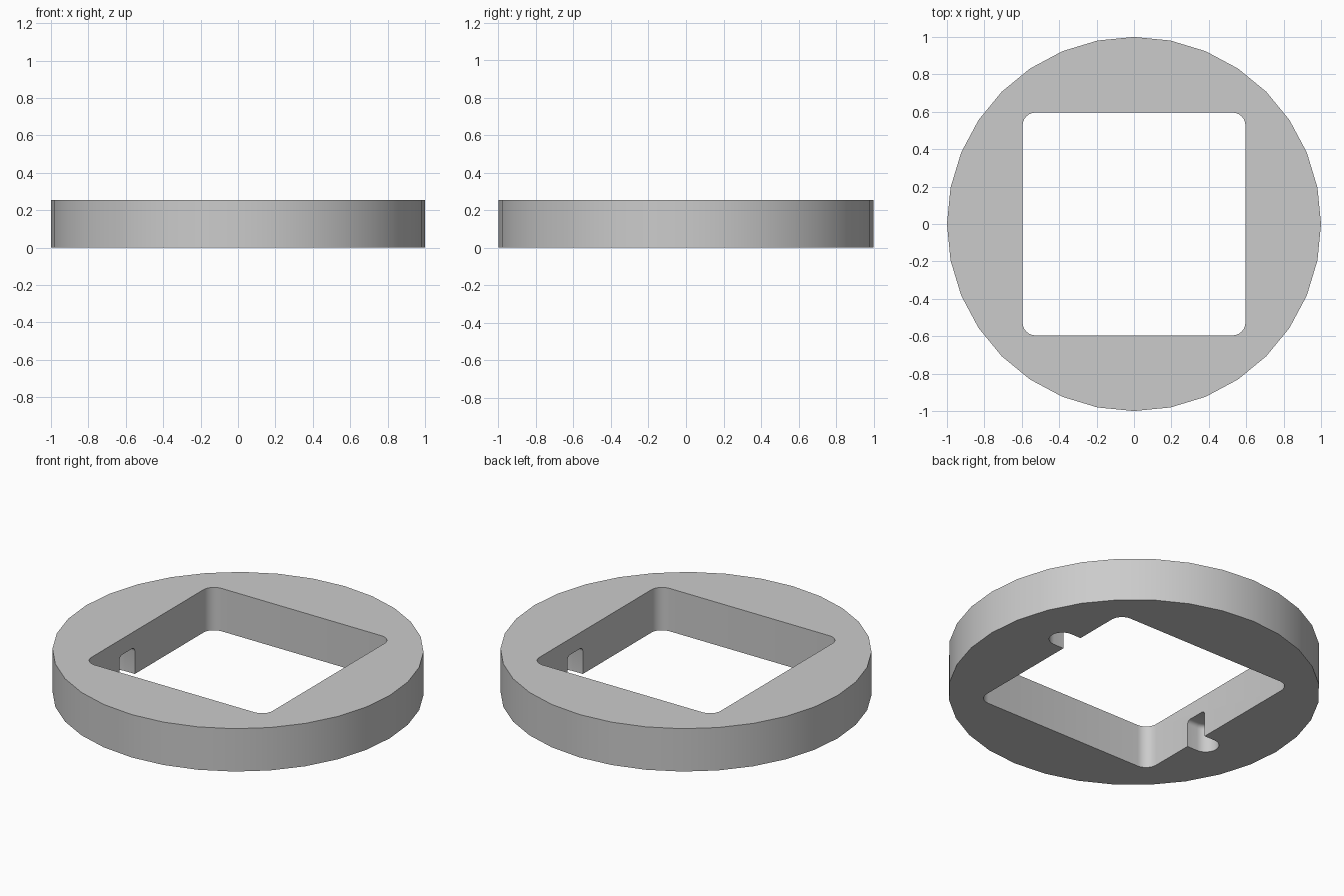
import bpy, bmesh, math

if "Cube" in bpy.data.objects:
    bpy.data.objects.remove(bpy.data.objects["Cube"], do_unlink=True)

HEIGHT = 0.255
HALF = 0.596       # half width of the square opening
CORNER = 0.07      # corner radius of the opening
SLOT_R = 0.072     # half width of a locking slot
SLOT_TOP = 0.16

grey = bpy.data.materials.new("plain_grey")
grey.use_nodes = True
colour = (0.6, 0.6, 0.6, 1)
grey.diffuse_color = colour
grey.node_tree.nodes["Principled BSDF"].inputs["Base Color"].default_value = colour


def arc(cx, cy, r, start, sweep, steps):
    """Points of an arc, angles in degrees."""
    angles = [math.radians(start + sweep * i / steps) for i in range(steps + 1)]
    return [(cx + r * math.cos(a), cy + r * math.sin(a)) for a in angles]


def prism(name, outline, z0, z1, top_bevel=0):
    """Extrude a flat outline, optionally rounding its top rim."""
    bm = bmesh.new()
    face = bm.faces.new([bm.verts.new((x, y, z0)) for x, y in outline])
    ext = bmesh.ops.extrude_face_region(bm, geom=[face])
    top = [v for v in ext["geom"] if isinstance(v, bmesh.types.BMVert)]
    for v in top:
        v.co.z = z1
    bmesh.ops.recalc_face_normals(bm, faces=bm.faces)
    if top_bevel:
        rim = [e for e in bm.edges if all(v in top for v in e.verts)]
        bmesh.ops.bevel(bm, geom=rim, offset=top_bevel, segments=4,
                        profile=0.5, affect='EDGES')
    mesh = bpy.data.meshes.new(name)
    bm.to_mesh(mesh)
    bm.free()
    mesh.materials.append(grey)
    obj = bpy.data.objects.new(name, mesh)
    bpy.context.collection.objects.link(obj)
    return obj


# Round body
ring = prism("ring_body", arc(0, 0, 1, 0, 360, 32)[:-1], 0, HEIGHT)

# Square opening with rounded corners
inner = HALF - CORNER
square = []
for i, (sx, sy) in enumerate([(1, 1), (-1, 1), (-1, -1), (1, -1)]):
    square += arc(sx * inner, sy * inner, CORNER, 90 * i, 90, 6)
cutters = [prism("opening_cutter", square, -0.1, HEIGHT + 0.1)]

# Round-ended locking slots, open below, in two opposite walls
slot = arc(HALF + 0.067, 0.19, SLOT_R, -90, 180, 12)
slot += [(HALF - 0.1, 0.19 + SLOT_R), (HALF - 0.1, 0.19 - SLOT_R)]
for side in (1, -1):
    outline = [(side * x, side * y) for x, y in slot]
    cutters.append(prism("slot_cutter", outline, -0.1, SLOT_TOP, 0.025))

for cutter in cutters:
    cutter.hide_render = True
    mod = ring.modifiers.new("cut", 'BOOLEAN')
    mod.operation = 'DIFFERENCE'
    mod.solver = 'EXACT'
    mod.object = cutter

# Bake the cuts and drop the cutters
bpy.context.view_layer.update()
graph = bpy.context.evaluated_depsgraph_get()
ring.data = bpy.data.meshes.new_from_object(ring.evaluated_get(graph))
ring.modifiers.clear()
for cutter in cutters:
    bpy.data.objects.remove(cutter, do_unlink=True)

bpy.ops.object.select_all(action='DESELECT')
ring.select_set(True)
bpy.context.view_layer.objects.active = ring
bpy.ops.object.shade_smooth_by_angle(angle=math.radians(30))
